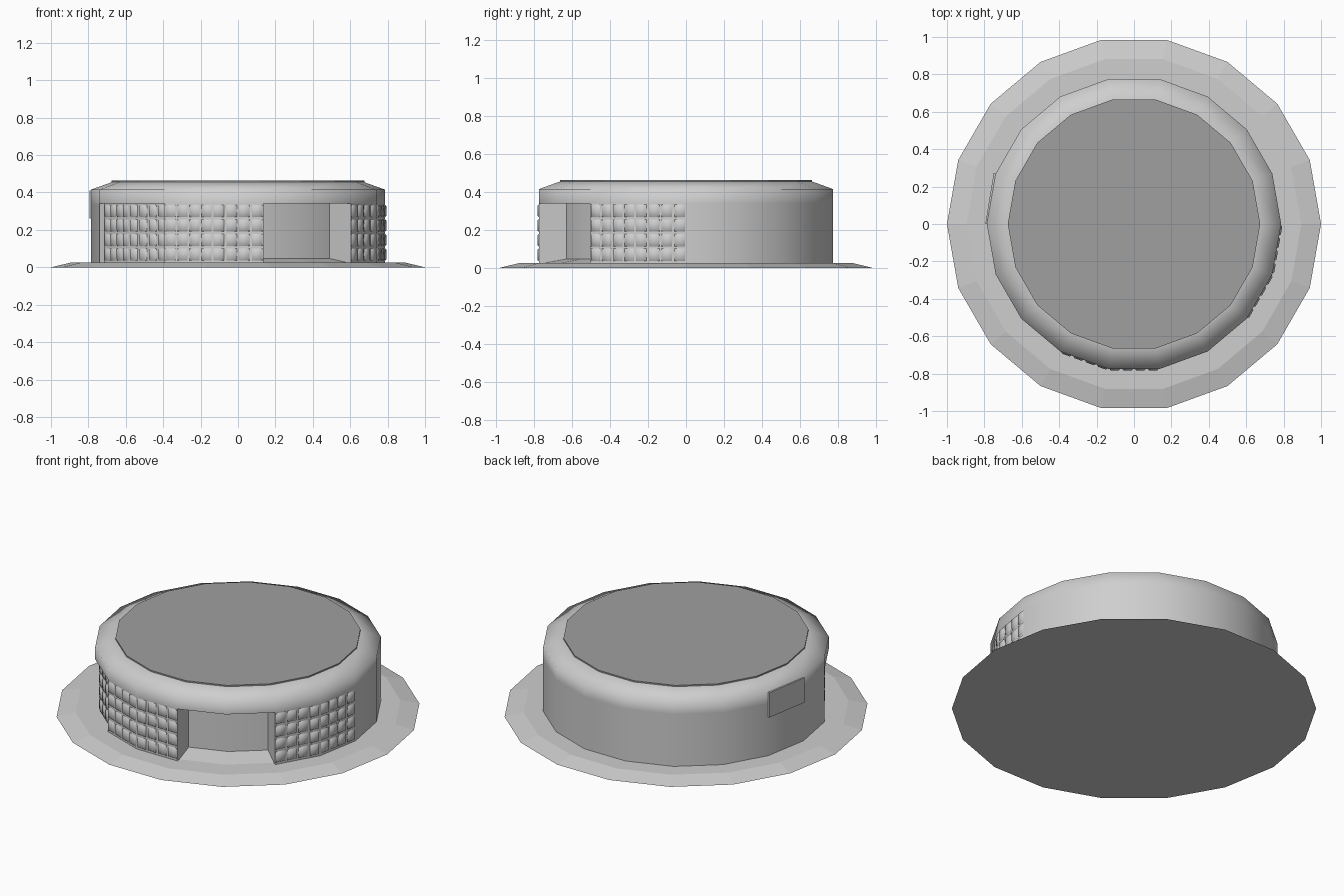
import bpy, bmesh, math
from mathutils import Vector

SIDES = 18
STEP = 360 / SIDES
WALL_R, ALCOVE_R, ENTRY_R, ROOF_R = 0.787, 0.76, 0.64, 0.675
FLOOR_Z, EAVE_Z = 0.02, 0.34

if "Cube" in bpy.data.objects:
    bpy.data.objects.remove(bpy.data.objects["Cube"], do_unlink=True)


def material(name, grey):
    m = bpy.data.materials.new(name)
    m.use_nodes = True
    colour = (grey, grey, grey, 1)
    m.diffuse_color = colour
    m.node_tree.nodes["Principled BSDF"].inputs["Base Color"].default_value = colour
    return m


light_grey = material("light grey", 0.62)
roof_grey = material("roof grey", 0.35)


def polar(angle, r, z):
    a = math.radians(angle)
    return Vector((r * math.cos(a), r * math.sin(a), z))


def finish(name, bm, mat, smooth=None):
    bmesh.ops.recalc_face_normals(bm, faces=bm.faces)
    mesh = bpy.data.meshes.new(name)
    bm.to_mesh(mesh)
    bm.free()
    mesh.materials.append(mat)
    ob = bpy.data.objects.new(name, mesh)
    bpy.context.collection.objects.link(ob)
    if smooth:
        bpy.ops.object.select_all(action='DESELECT')
        ob.select_set(True)
        bpy.context.view_layer.objects.active = ob
        bpy.ops.object.shade_smooth_by_angle(angle=math.radians(smooth))
    return ob


def loft(bm, rings):
    """Skin matching point rings and cap both ends."""
    loops = [[bm.verts.new(p) for p in ring] for ring in rings]
    for low, high in zip(loops, loops[1:]):
        for i in range(len(low)):
            j = (i + 1) % len(low)
            bm.faces.new((low[i], low[j], high[j], high[i]))
    bm.faces.new(loops[0][::-1])
    bm.faces.new(loops[-1])


def lathe(name, profile, mat, smooth=None):
    bm = bmesh.new()
    loft(bm, [[polar(i * STEP, r, z) for i in range(SIDES)] for r, z in profile])
    return finish(name, bm, mat, smooth)


# Sloped ground slab
lathe("base_slab", [(1.0, 0), (0.895, 0.025)], light_grey)
# Low ramp that shows inside the entrance
lathe("entrance_floor", [(0.78, 0.022), (ENTRY_R, 0.047)], light_grey)


# Wall outline with a deep entrance and a shallow window alcove
def wall_radius(angle):
    if 280 < angle < 320:
        return ENTRY_R
    if 200 < angle < 240:
        return ALCOVE_R
    return WALL_R


outline = []
for i in range(SIDES):
    before, after = (wall_radius(i * STEP + d) for d in (-1, 1))
    outline.append((i * STEP, before))
    if after != before:
        outline.append((i * STEP, after))

bm = bmesh.new()
loft(bm, [[polar(a, r, z) for a, r in outline] for z in (FLOOR_Z, EAVE_Z)])
finish("outer_wall", bm, light_grey, 35)

# Overhanging roof rim and its thin flat deck
lathe("roof_rim", [(WALL_R, EAVE_Z), (WALL_R, 0.415), (ROOF_R, 0.455)], light_grey, 75)
lathe("roof_deck", [(ROOF_R, 0.456), (ROOF_R, 0.464)], roof_grey)


# Raised pane: small frustum standing on a wall panel
def pane(bm, origin, along, out, x0, x1, z0, z1, depth, inset):
    def ring(offset, push):
        corners = ((x0 + offset, z0 + offset), (x1 - offset, z0 + offset),
                   (x1 - offset, z1 - offset), (x0 + offset, z1 - offset))
        return [origin + along * x + out * push + Vector((0, 0, z)) for x, z in corners]
    loft(bm, [ring(0, -0.004), ring(inset, depth)])


def window_panel(name, start, radius, columns, rows, depth):
    bm = bmesh.new()
    a, b = polar(start, radius, 0), polar(start + STEP, radius, 0)
    width = (b - a).length
    along = (b - a).normalized()
    out = polar(start + STEP / 2, 1, 0)
    z_low, gap = 0.03, 0.003
    cw, rh = width / columns, (EAVE_Z - z_low) / rows
    for c in range(columns):
        for r in range(rows):
            pane(bm, a, along, out, c * cw + gap, (c + 1) * cw - gap,
                 z_low + r * rh + gap, z_low + (r + 1) * rh - gap, depth, 0.009)
    finish(name, bm, light_grey, 75)


# Window bands either side of the entrance, and bars in the alcove
for label, first, radius, depth in (("front_window", 240, WALL_R, 0.008),
                                    ("left_window", 320, WALL_R, 0.008),
                                    ("alcove_window", 200, ALCOVE_R, 0.008)):
    for k in range(2):
        window_panel(f"{label}_{k + 1}", first + k * STEP, radius, 4, 4, depth)

# Thin fascia plate on the right wall beside the alcove
bm = bmesh.new()
loft(bm, [[polar(160, 0.78, z), polar(160, 0.798, z), polar(180, 0.795, z), polar(180, 0.78, z)]
          for z in (0.26, 0.41)])
finish("side_fascia", bm, light_grey)
